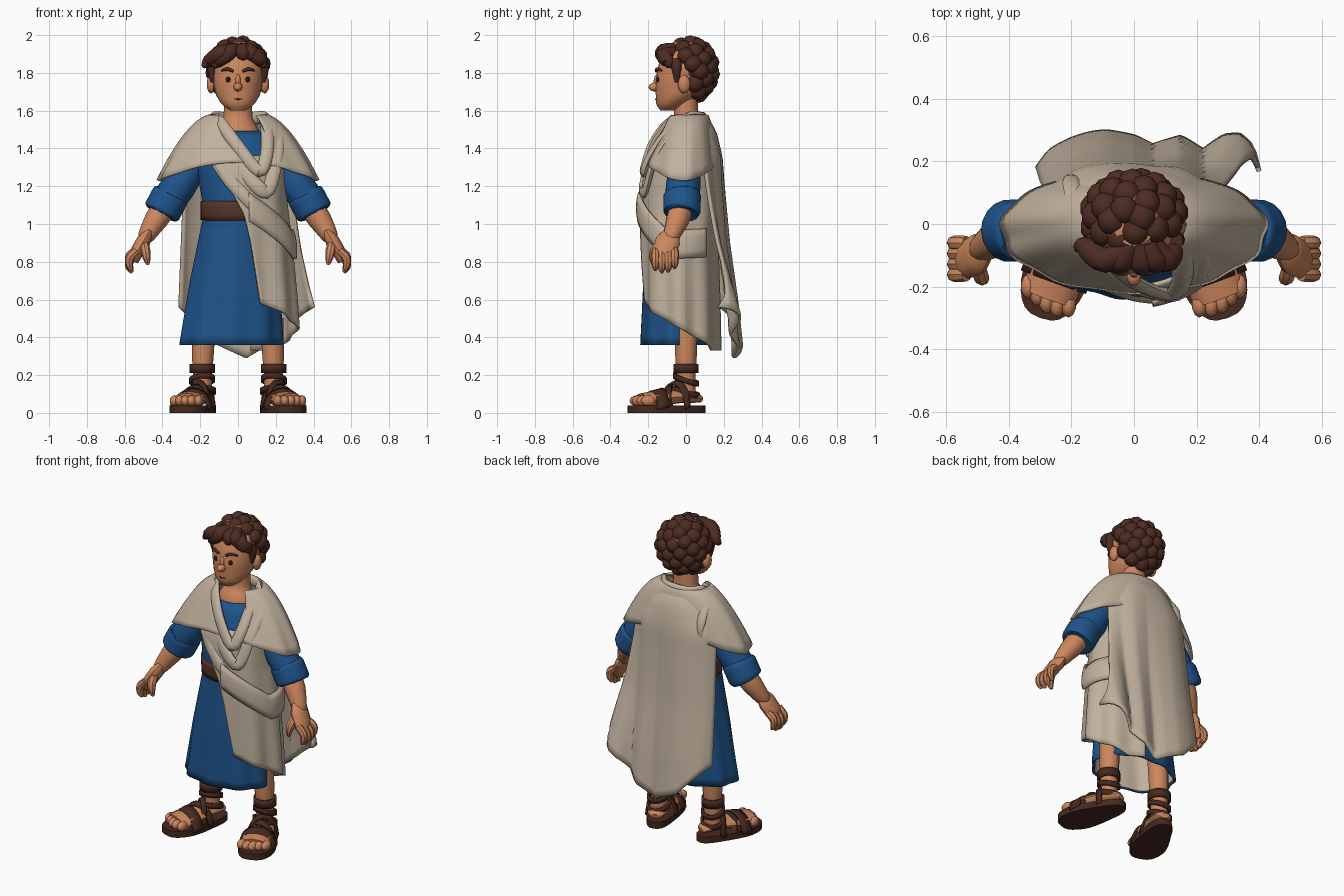
import bpy, bmesh, math
from mathutils import Vector, Matrix

if "Cube" in bpy.data.objects:
    bpy.data.objects.remove(bpy.data.objects["Cube"])


def material(name, *rgb):
    m = bpy.data.materials.new(name)
    m.use_nodes = True
    m.diffuse_color = (*rgb, 1)
    m.node_tree.nodes["Principled BSDF"].inputs["Base Color"].default_value = (*rgb, 1)
    return m


SKIN = material("warm skin", .6, .24, .11)
HAIR = material("dark brown hair", .075, .025, .016)
BLUE = material("blue wool", .013, .088, .26)
CLOAK = material("beige cloth", .53, .44, .34)
BELT = material("brown leather", .09, .034, .02)
SANDAL = material("dark leather", .06, .022, .014)
EYE = material("dark eye", .02, .01, .008)
sin, cos, pi = math.sin, math.cos, math.pi


def lerp(a, b, t):
    return a + (b - a) * t


def table(rows, x):
    """Interpolate rows of (key, values...) with rising keys."""
    x = min(max(x, rows[0][0]), rows[-1][0])
    for lo, hi in zip(rows, rows[1:]):
        if x <= hi[0]:
            t = (x - lo[0]) / (hi[0] - lo[0])
            return [lerp(a, b, t) for a, b in zip(lo[1:], hi[1:])]


def finish(name, bm, mat, thick=0):
    bmesh.ops.remove_doubles(bm, verts=bm.verts, dist=1e-5)
    bmesh.ops.recalc_face_normals(bm, faces=bm.faces)
    me = bpy.data.meshes.new(name)
    bm.to_mesh(me)
    bm.free()
    me.materials.append(mat)
    ob = bpy.data.objects.new(name, me)
    bpy.context.collection.objects.link(ob)
    if thick:
        mod = ob.modifiers.new("thickness", "SOLIDIFY")
        mod.thickness, mod.offset = thick, 0


def grid(name, f, nu, nv, mat, closed=False, thick=0, caps=False):
    """Surface from f(u, v); closed wraps u, caps fill the end rings."""
    bm = bmesh.new()
    cols = nu if closed else nu + 1
    rows = [[bm.verts.new(f(i / nu, j / nv)) for i in range(cols)] for j in range(nv + 1)]
    for a, b in zip(rows, rows[1:]):
        for i in range(nu):
            k = (i + 1) % cols
            bm.faces.new((a[i], a[k], b[k], b[i]))
    if caps:
        bm.faces.new(rows[0])
        bm.faces.new(rows[-1])
    finish(name, bm, mat, thick)


def tube(name, pts, radii, mat, flat=1, ref=(0, 1, 0), steps=4, sides=12, ring=False):
    """Smooth swept tube; flat scales the radius along ref."""
    P, n = [Vector(p) for p in pts], len(pts)
    R = radii if isinstance(radii, list) else [radii] * n
    spans = n if ring else n - 1

    def at(i):
        return P[i % n] if ring else P[min(max(i, 0), n - 1)]

    def spot(t):
        i = min(int(t), spans - 1)
        t -= i
        a, b, c, d = (at(i + k) for k in (-1, 0, 1, 2))
        p = b + (c - a) * t / 2 + (2 * a - 5 * b + 4 * c - d) * t * t / 2 + (3 * b - a - 3 * c + d) * t ** 3 / 2
        return p, lerp(R[i], R[(i + 1) % n], t)

    def f(u, v):
        p, r = spot(v * spans)
        d = spot(min(v * spans + .02, spans))[0] - spot(max(v * spans - .02, 0))[0]
        side = d.cross(Vector(ref)).normalized()
        up = side.cross(d).normalized()
        return p + side * r * cos(u * 2 * pi) + up * r * flat * sin(u * 2 * pi)

    grid(name, f, sides, spans * steps, mat, True, caps=not ring)


def balls(name, items, mat, detail=2):
    """Several ellipsoids given as (centre, radii) in one object."""
    bm = bmesh.new()
    for c, s in items:
        m = Matrix.Translation(c) @ Matrix.Diagonal((*s, 1))
        bmesh.ops.create_icosphere(bm, subdivisions=detail, radius=1, matrix=m)
    finish(name, bm, mat)


# Head: stacked oval rings of (z, half width, half depth, centre y)
HEAD = [(1.6, .04, .035, -.1), (1.63, .085, .08, -.078), (1.68, .115, .115, -.045), (1.75, .132, .142, -.02),
        (1.83, .14, .15, 0), (1.9, .125, .13, .01), (1.96, .07, .08, .01)]


def head(u, v):
    z = lerp(1.6, 1.96, v)
    a, b, c = table(HEAD, z)
    return a * sin(u * 2 * pi), c - b * cos(u * 2 * pi), z


grid("head", head, 28, 18, SKIN, True, caps=True)
tube("neck", [(0, -.01, 1.42), (0, -.01, 1.49), (0, 0, 1.56), (0, 0, 1.68)], [.13, .115, .078, .07], SKIN, .85)
balls("nose", [((0, -.165, 1.725), (.024, .035, .024)), ((0, -.152, 1.755), (.015, .02, .04))], SKIN)
tube("mouth", [(-.03, -.151, 1.666), (0, -.161, 1.66), (.03, -.151, 1.666)], .003, BELT)
for s, side in ((1, "left"), (-1, "right")):
    balls(side + "_ear", [((s * .142, -.01, 1.74), (.024, .034, .05))], SKIN)
    balls(side + "_eye", [((s * .052, -.149, 1.765), (.014, .008, .015))], EYE)
    tube(side + "_eyebrow", [(s * .025, -.158, 1.808), (s * .055, -.153, 1.82), (s * .088, -.128, 1.812)],
         [.007, .01, .004], HAIR)
    tube(side + "_sideburn", [(s * .125, -.055, 1.87), (s * .137, -.05, 1.82), (s * .135, -.05, 1.75)],
         [.032, .026, .008], HAIR)

# Hair: a scalp, big round curls and front locks swept sideways
balls("scalp", [((0, .03, 1.825), (.14, .125, .145))], HAIR, 3)
curls = []
for i in range(56):
    h = 1 - 2 * (i + .5) / 56
    a, r = i * 2.39996, math.sqrt(1 - h * h)
    x, y, z = .132 * r * cos(a), .022 + .112 * r * sin(a), 1.815 + .138 * h
    face = y < -.02 and z < 1.87
    ear = abs(x) > .09 and y < .04 and z < 1.81
    if z > 1.685 and not face and not ear:
        curls.append(((x, y, z), (.047, .049, .048)))
balls("hair_curls", curls, HAIR)
for i, (x, z, tip_x, tip_z) in enumerate(((0, 1.93, -.185, 1.83), (0, 1.91, -.13, 1.83), (-.01, 1.93, -.07, 1.86),
                                          (.02, 1.93, .03, 1.87), (.04, 1.93, .09, 1.86), (.06, 1.91, .14, 1.83))):
    out = -.16 + abs(tip_x) * .42
    tube(f"front_lock_{i + 1}", [(x, -.06, z), (lerp(x, tip_x, .5), -.115, lerp(z, tip_z, .25)),
                                 (lerp(x, tip_x, .85), out + .01, lerp(z, tip_z, .7)), (tip_x, out, tip_z)],
         [.03, .042, .034, .008], HAIR)

# Tunic: rings of (z, half width, half depth, centre y), pleated below the belt, with a pale lining
TUNIC = [(.36, .265, .18, -.05), (.7, .23, .175, -.042), (1.02, .183, .165, -.035), (1.12, .183, .168, -.035),
         (1.3, .215, .165, -.025), (1.42, .21, .135, -.015), (1.49, .13, .105, -.01)]


def tunic(u, v, grow=0):
    z, q = lerp(.36, 1.49, v), u * 2 * pi
    a, b, c = table(TUNIC, z)
    low = max(0, (1.02 - z) / .66)
    k = 1 + grow + .035 * low * cos(9 * q)
    return a * k * sin(q) - .035 * low, c - b * k * cos(q), z


grid("tunic", tunic, 72, 24, BLUE, True, thick=.012)
grid("tunic_lining", lambda u, v: tunic(u, lerp(.005, .3, v), -.045), 72, 6, CLOAK, True)
grid("belt", lambda u, v: tunic(u, lerp(.584, .673, v), .035), 48, 3, BELT, True, thick=.016)

# Arms, cuffs and hands
for s, side in ((1, "left"), (-1, "right")):
    def m(*pts):
        return [(s * x, y, z) for x, y, z in pts]

    tube(side + "_sleeve", m((.17, 0, 1.38), (.24, -.005, 1.31), (.315, -.015, 1.2), (.38, -.02, 1.11)),
         [.07, .082, .092, .088], BLUE)
    tube(side + "_cuff", m((.352, -.02, 1.16), (.36, -.02, 1.145), (.4, -.022, 1.07), (.408, -.023, 1.055)),
         [.086, .1, .1, .084], BLUE, sides=18)
    tube(side + "_forearm", m((.38, -.02, 1.1), (.435, -.045, 1.02), (.487, -.078, .935), (.505, -.09, .9)),
         [.066, .062, .044, .02], SKIN)
    tube(side + "_palm", m((.465, -.065, .97), (.5, -.095, .91), (.535, -.112, .85), (.553, -.112, .8)),
         [.02, .038, .036, .024], SKIN, 1.75)
    for i in range(4):
        y, d = -.162 + i * .034, (.012, 0, .004, .022)[i]
        tube(f"{side}_finger_{i + 1}", m((.535, y, .86), (.572, y, .81 + d), (.575, y, .77 + d), (.56, y, .742 + d)),
             [.022, .024, .02, .008], SKIN, sides=8)
    tube(side + "_thumb", m((.5, -.12, .91), (.49, -.165, .86), (.483, -.175, .82), (.477, -.17, .785)),
         [.024, .026, .021, .008], SKIN, sides=8)

# Legs and sandals, built along a forward axis turned outward
turn = math.radians(20)
for s, side in ((1, "left"), (-1, "right")):
    def foot(x, fwd, z):
        return (s * (.19 + x * cos(turn) + fwd * sin(turn)), x * sin(turn) - fwd * cos(turn), z)

    tube(side + "_leg", [(s * .178, 0, .5), (s * .186, 0, .3), (s * .188, 0, .2), (s * .19, 0, .08)],
         [.062, .057, .05, .052], SKIN)
    tube(side + "_foot", [foot(0, d, z) for d, z in ((-.085, .07), (-.05, .08), (.05, .085), (.15, .075), (.25, .06))],
         [.03, .054, .07, .09, .088], SKIN, .5, (0, 0, 1))
    balls(side + "_toes", [(foot(-.07 + i * .035, .268 - abs(i - 1.5) * .012, .064), (.025, .04, .03))
                           for i in range(5)], SKIN)

    def sole(u, v):
        q = u * 2 * pi
        x, d = sin(q), .108 + .212 * cos(q)
        k = (0, 1, 1, 0)[round(v * 3)]
        w = table(((-.1, .075), (.04, .086), (.2, .113), (.32, .115)), d)[0]
        x = math.copysign(abs(x) ** .7, x) * w
        return foot(x * k, lerp(.11, d, k), 0 if v < .5 else .04)

    grid(side + "_sole", sole, 32, 3, SANDAL, True)

    def strap(name, d, width, w, h, lean=0):
        grid(f"{side}_{name}", lambda u, v: foot(w * cos(u * pi), d + width * (v - .5) + lean * cos(u * pi),
             .03 + h * sin(u * pi) - .016 * v), 16, 2, SANDAL, thick=.014)

    strap("toe_strap", .165, .065, .104, .097)
    strap("cross_strap", .095, .032, .087, .115, .035)
    strap("instep_strap", .06, .032, .077, .14, -.04)
    for name, z, h, r, tilt in (("ankle_band", .235, .05, .06, 0), ("ankle_wrap", .175, .028, .062, .35),
                                ("heel_band", .11, .03, .066, .3)):
        grid(f"{side}_{name}", lambda u, v: foot(r * sin(u * 2 * pi), r * cos(u * 2 * pi),
             z + h * (v - .5) + tilt * r * cos(u * 2 * pi + .6)), 20, 1, SANDAL, True, thick=.014)

# Cloak: shoulder mantle with an open neck, side panel, hip fold and back cape
def mantle(u, v):
    t = lerp(.03, 1, v)
    q = lerp(lerp(42, 22, t), lerp(318, 372, t), u) * pi / 180
    side, back = sin(q) ** 2, max(0, -cos(q))
    hem = 1.325 - .095 * side
    k = 1 + .02 * t * cos(11 * q) * (1 - back)
    z = 1.575 - (1.575 - hem) * t ** (1 + .68 * side + .6 * back)
    return (lerp(.14, .42, t) * sin(q) * k, lerp(.005, -.015, t) - lerp(.105, .2 - .022 * back, t) * cos(q) * k, z)


grid("cloak_mantle", mantle, 72, 12, CLOAK, thick=.014)

WRAP = [(.33, .315, .205, -.03), (.6, .3, .205, -.033), (.9, .275, .2, -.035), (1.13, .25, .203, -.03),
        (1.3, .25, .188, -.03), (1.45, .22, .15, -.02)]
EDGE = [(.58, 24), (.9, 14), (1.05, 7), (1.2, -11), (1.33, -34), (1.42, -42)]


def wrap(q, z, off=0):
    a, b, c = table(WRAP, z)
    return (a + off) * sin(q), c - (b + off) * cos(q), z


def panel(u, v):
    z = lerp(1.36, lerp(.58, .33, min(1, u * 1.15)), v)
    q = lerp(table(EDGE, z)[0], 168, u) * pi / 180
    return wrap(q, z, .012 * v * sin(q * 9))


def hip_fold(u, v):
    q = lerp(12, 128, u)
    z = table(((12, 1.09), (75, .89), (128, .9)), q)[0] + .15 * (v - .5)
    return wrap(q * pi / 180, z, .022 + .008 * sin(v * pi))


def cape(u, v):
    span = min(1, .45 + 2.6 * v)
    x = lerp(lerp(-.27, -.31, v), .27 + .13 * v * v, u) * span
    hem = table(((0, .56), (.25, .37), (.5, .29), (.68, .37), (.82, .47), (1, .56)), u)[0]
    z = lerp(1.565, hem, v)
    y = table(((.3, .27), (.6, .245), (.9, .21), (1.2, .19), (1.36, .182), (1.5, .15), (1.565, .1)), z)[0]
    lobe = table(((-.31, .03), (-.27, .05), (-.2, .045), (-.09, .035), (0, .01), (.06, -.02), (.15, .015),
                  (.22, -.015), (.29, .06), (.34, .09), (.38, .08), (.4, .02)), x)[0]
    return x, y + lobe * v - .1 * abs(2 * u - 1) ** 3 * span, z


grid("cloak_side_panel", panel, 54, 24, CLOAK, thick=.014)
grid("cloak_hip_fold", hip_fold, 28, 4, CLOAK, thick=.014)
grid("cloak_back_cape", cape, 48, 28, CLOAK, thick=.016)

# Rolled folds around the neck and across the chest
tube("neck_roll", [(.11, -.225, 1.28), (0, -.185, 1.41), (-.09, -.1, 1.53), (-.125, 0, 1.56), (-.08, .08, 1.56),
                   (.08, .08, 1.56), (.14, 0, 1.56), (.155, -.11, 1.475), (.15, -.19, 1.36)], .034, CLOAK, .6, ring=True)
tube("chest_roll", [(-.2, .155, 1.3), (-.2, .135, 1.42), (-.175, .04, 1.525), (-.14, -.09, 1.485), (-.03, -.185, 1.35),
                    (.1, -.23, 1.2), (.16, -.215, 1.18), (.2, -.17, 1.33), (.21, -.09, 1.455), (.18, .02, 1.53)],
     [.006, .03, .036, .04, .042, .038, .036, .036, .032, .01], CLOAK, .5)
tube("lower_roll", [(-.22, -.05, 1.47), (-.14, -.155, 1.37), (-.04, -.215, 1.23), (.08, -.236, 1.1), (.2, -.185, 1.0),
                    (.26, -.1, .95)], [.012, .034, .038, .034, .028, .01], CLOAK, .5)

# Smooth shading with crisp edges
for ob in bpy.context.collection.objects:
    if ob.type == "MESH":
        ob.select_set(True)
        bpy.context.view_layer.objects.active = ob
bpy.ops.object.shade_smooth_by_angle(angle=math.radians(40))
